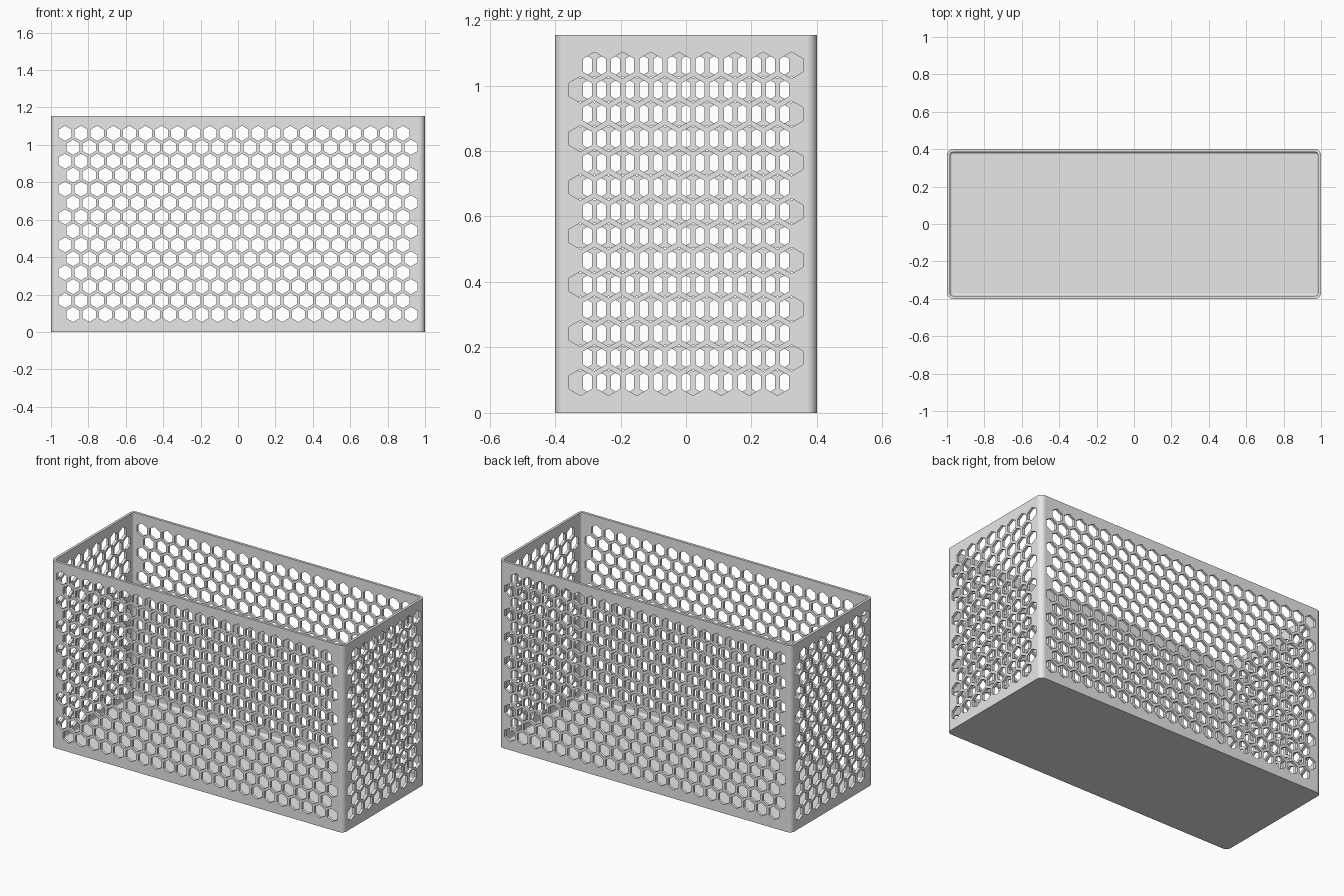
import bpy, bmesh
from math import pi, sin, cos, radians, sqrt

cube = bpy.data.objects.get("Cube")
if cube:
    bpy.data.objects.remove(cube)

HALF_X, HALF_Y, HEIGHT = 1.0, 0.4, 1.155
WALL, FILLET, CORNER = 0.016, 0.012, 0.032
PITCH, HOLE, ROWS = 0.086, 0.07, 14


def rounded_ring(bm, inset, z, steps=8):
    """Vertices of a rounded rectangle, drawn in from the outer wall."""
    r = CORNER - inset
    ring = []
    for q, (sx, sy) in enumerate([(1, 1), (-1, 1), (-1, -1), (1, -1)]):
        for i in range(steps + 1):
            a = (q + i / steps) * pi / 2
            ring.append(bm.verts.new((sx * (HALF_X - CORNER) + r * cos(a),
                                      sy * (HALF_Y - CORNER) + r * sin(a), z)))
    return ring


def make_object(name, bm):
    bmesh.ops.recalc_face_normals(bm, faces=bm.faces)
    mesh = bpy.data.meshes.new(name)
    bm.to_mesh(mesh)
    bm.free()
    ob = bpy.data.objects.new(name, mesh)
    bpy.context.collection.objects.link(ob)
    return ob


# Open box: outer wall, rim, inner wall and a small fillet down to the floor
profile = [(0, 0), (0, HEIGHT), (WALL, HEIGHT)]
for i in range(6):
    a = i / 5 * pi / 2
    profile.append((WALL + FILLET * (1 - cos(a)), WALL + FILLET * (1 - sin(a))))
bm = bmesh.new()
rings = [rounded_ring(bm, inset, z) for inset, z in profile]
for low, high in zip(rings, rings[1:]):
    for i in range(len(low)):
        j = (i + 1) % len(low)
        bm.faces.new((low[i], low[j], high[j], high[i]))
bm.faces.new(rings[0])
bm.faces.new(rings[-1])
basket = make_object("basket", bm)


# Hexagonal hole cutters
def hex_prism(bm, along, z, start, end, axis):
    """Pointed-top hexagonal prism running along the x or y axis."""
    ends = []
    for depth in (start, end):
        ring = []
        for k in range(6):
            a = pi / 6 + k * pi / 3
            u = along + HOLE / sqrt(3) * cos(a)
            v = z + HOLE / sqrt(3) * sin(a)
            ring.append(bm.verts.new((depth, u, v) if axis == "x" else (u, depth, v)))
        ends.append(ring)
    bm.faces.new(ends[0])
    bm.faces.new(ends[1])
    for k in range(6):
        n = (k + 1) % 6
        bm.faces.new((ends[0][k], ends[0][n], ends[1][n], ends[1][k]))


def hole_positions(count, flip):
    """Staggered grid: alternate rows shift by a quarter pitch each way."""
    for row in range(ROWS):
        z = HEIGHT / 2 + (row - (ROWS - 1) / 2) * PITCH * sqrt(3) / 2
        shift = PITCH / 4 * flip * (1 if row % 2 == 0 else -1)
        for i in range(count):
            yield (i - (count - 1) / 2) * PITCH + shift, z


bm = bmesh.new()
for side in (-1, 1):
    for x, z in hole_positions(22, 1):
        hex_prism(bm, x, z, side * (HALF_Y - 0.03), side * (HALF_Y + 0.03), "y")
    for y, z in hole_positions(8, -side):
        hex_prism(bm, y, z, side * (HALF_X - 0.03), side * (HALF_X + 0.03), "x")
cutter = make_object("hole_cutter", bm)
cutter.hide_render = True

# Cut the holes
cut = basket.modifiers.new("holes", "BOOLEAN")
cut.operation = "DIFFERENCE"
cut.solver = "MANIFOLD"
cut.object = cutter
bpy.ops.object.select_all(action="DESELECT")
basket.select_set(True)
bpy.context.view_layer.objects.active = basket
bpy.ops.object.modifier_apply(modifier=cut.name)
bpy.data.objects.remove(cutter)

# Colour
grey = bpy.data.materials.new("light_grey")
grey.use_nodes = True
colour = (0.8, 0.8, 0.8, 1)
grey.diffuse_color = colour
grey.node_tree.nodes["Principled BSDF"].inputs["Base Color"].default_value = colour
basket.data.materials.clear()
basket.data.materials.append(grey)

# Smooth corners, flat walls
bpy.ops.object.shade_smooth_by_angle(angle=radians(30))
weighted = basket.modifiers.new("flat_walls", "WEIGHTED_NORMAL")
weighted.keep_sharp = True
